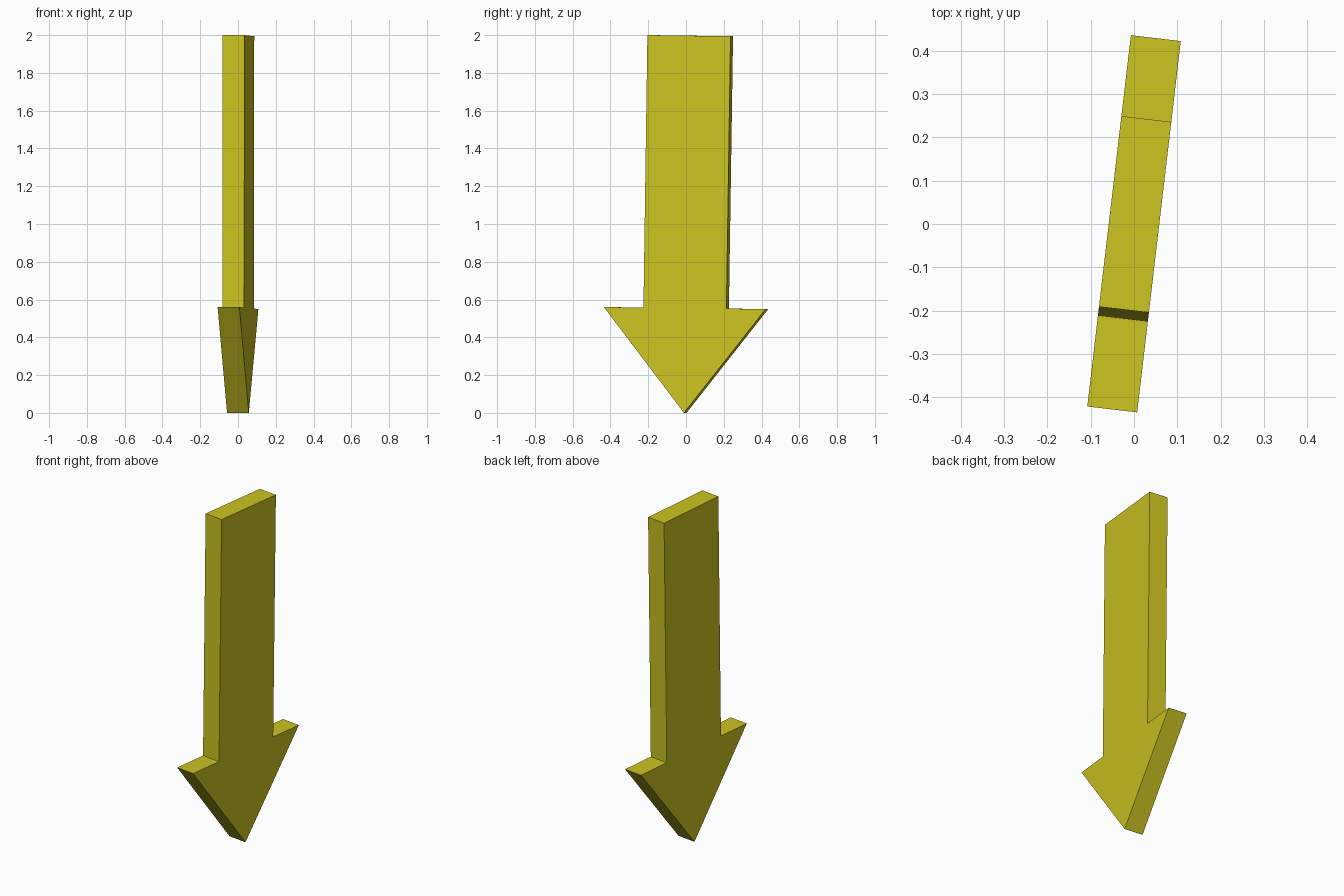
import bpy, bmesh, math
from mathutils import Matrix

if "Cube" in bpy.data.objects:
    bpy.data.objects.remove(bpy.data.objects["Cube"])

THICKNESS = 0.116
YAW = math.radians(-6.7)

# Arrow outline in its own plane (sideways, height), leaning very slightly
outline = [(-0.004, 0.0), (0.432, 0.55), (0.222, 0.552), (0.244, 1.994),
           (-0.199, 2.0), (-0.220, 0.558), (-0.431, 0.56)]

# Extrude the outline into a flat slab
bm = bmesh.new()
face = bm.faces.new([bm.verts.new((-THICKNESS / 2, u, z)) for u, z in outline])
ext = bmesh.ops.extrude_face_region(bm, geom=[face])
new_verts = [g for g in ext["geom"] if isinstance(g, bmesh.types.BMVert)]
bmesh.ops.translate(bm, verts=new_verts, vec=(THICKNESS, 0, 0))
bmesh.ops.recalc_face_normals(bm, faces=bm.faces)
bm.transform(Matrix.Rotation(YAW, 4, 'Z'))

mesh = bpy.data.meshes.new("down_arrow")
bm.to_mesh(mesh)
bm.free()
arrow = bpy.data.objects.new("down_arrow", mesh)
bpy.context.collection.objects.link(arrow)

# Yellow finish
mat = bpy.data.materials.new("yellow")
mat.diffuse_color = (0.60, 0.55, 0.015, 1)
mat.use_nodes = True
mat.node_tree.nodes["Principled BSDF"].inputs["Base Color"].default_value = mat.diffuse_color
mesh.materials.append(mat)
